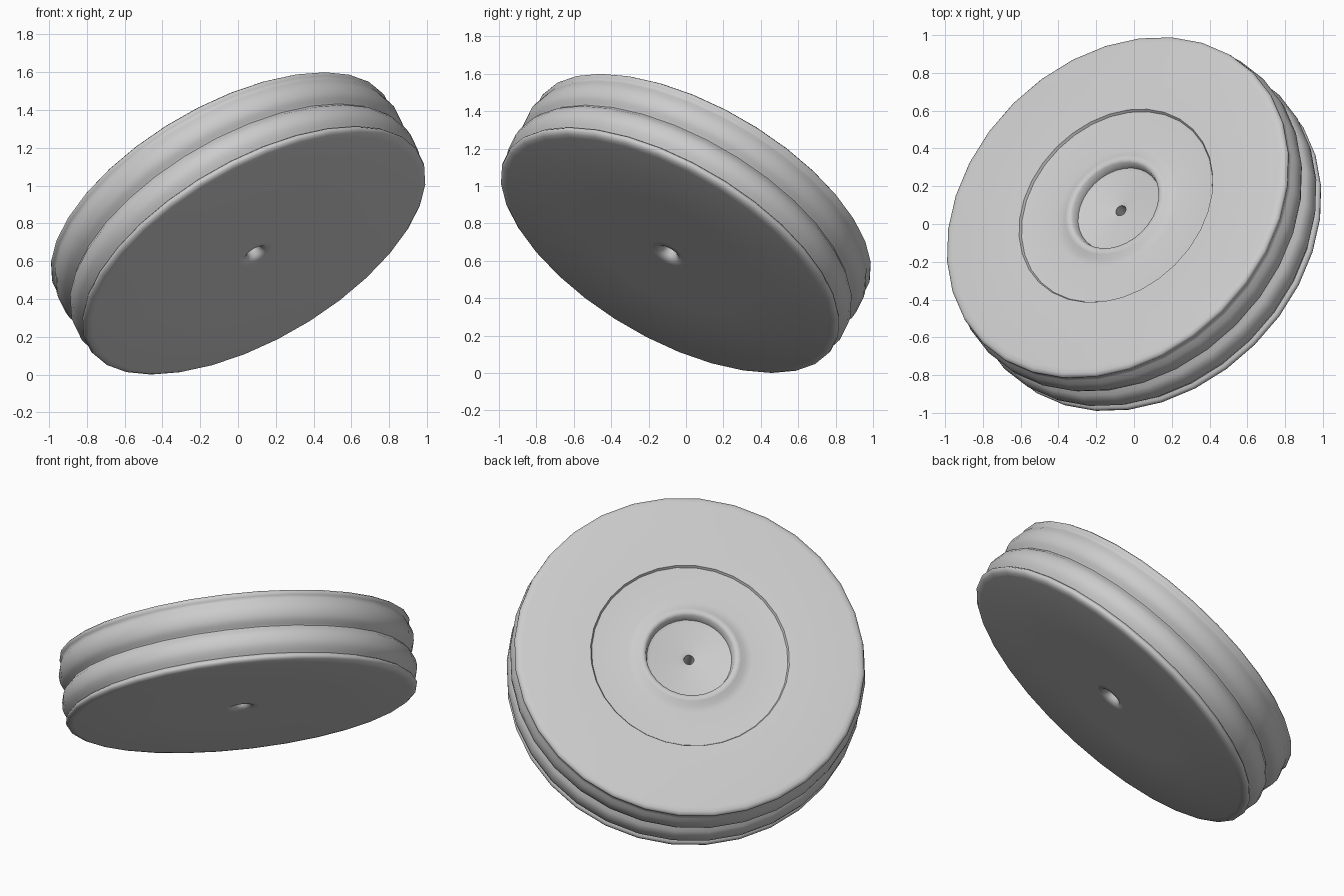
import bpy, bmesh, math
from mathutils import Vector

cube = bpy.data.objects.get("Cube")
if cube:
    bpy.data.objects.remove(cube)

SIDES = 32
HALF = 0.213                                # half the thickness of the disc
AXIS = Vector((-0.45, 0.455, 0.768)).normalized()

grey = bpy.data.materials.new("plain_grey")
grey.use_nodes = True
grey.diffuse_color = (0.6, 0.6, 0.6, 1)
grey.node_tree.nodes["Principled BSDF"].inputs["Base Color"].default_value = (0.6, 0.6, 0.6, 1)


def lathe(name, profile):
    """Turn a closed (radius, height) outline round the z axis."""
    bm = bmesh.new()
    rings = []
    for r, z in profile:
        ring = []
        for i in range(SIDES):
            a = math.tau * i / SIDES
            ring.append(bm.verts.new((r * math.cos(a), r * math.sin(a), z)))
        rings.append(ring)
    for k, low in enumerate(rings):
        high = rings[(k + 1) % len(rings)]
        for i in range(SIDES):
            j = (i + 1) % SIDES
            bm.faces.new((low[i], low[j], high[j], high[i]))
    bmesh.ops.recalc_face_normals(bm, faces=bm.faces)
    mesh = bpy.data.meshes.new(name)
    bm.to_mesh(mesh)
    bm.free()
    mesh.materials.append(grey)
    obj = bpy.data.objects.new(name, mesh)
    bpy.context.collection.objects.link(obj)
    return obj


# Underside: flat, with a small funnel at the axle hole
underside = [(0.03, -0.15), (0.045, -0.195), (0.07, -HALF), (0.1, -HALF),
             (0.5, -HALF), (0.97, -HALF)]

# Rim: thin lip, groove, tread, groove, tread, shallow groove, lip
rim = [(0.995, -0.209), (1.012, -0.198), (1.016, -0.185), (1.008, -0.172), (0.996, -0.164),
       (1.006, -0.148), (1.02, -0.125), (1.027, -0.095), (1.023, -0.055), (1.01, -0.025),
       (0.994, -0.01), (0.988, 0), (0.994, 0.01), (1.01, 0.025), (1.023, 0.055),
       (1.027, 0.095), (1.02, 0.125), (1.01, 0.15), (1.004, 0.165), (1.008, 0.176),
       (1.013, 0.187), (1.01, 0.199), (0.995, 0.209)]

# Upper side: shallow round recess, raised collar, deeper central well
upper_side = [(0.97, HALF), (0.6, HALF), (0.575, HALF), (0.567, 0.199), (0.55, 0.197),
              (0.36, 0.199), (0.32, 0.203), (0.295, 0.222), (0.272, 0.226), (0.255, 0.216),
              (0.245, 0.172), (0.228, 0.165), (0.06, 0.165), (0.03, 0.155)]

wheel = lathe("wheel_disc", underside + rim + upper_side)

# Lean the disc on its axis
wheel.rotation_mode = 'QUATERNION'
wheel.rotation_quaternion = Vector((0, 0, 1)).rotation_difference(AXIS)
wheel.location = (0, 0, 0.8)

bpy.context.view_layer.objects.active = wheel
wheel.select_set(True)
bpy.ops.object.shade_smooth_by_angle(angle=math.radians(50))
